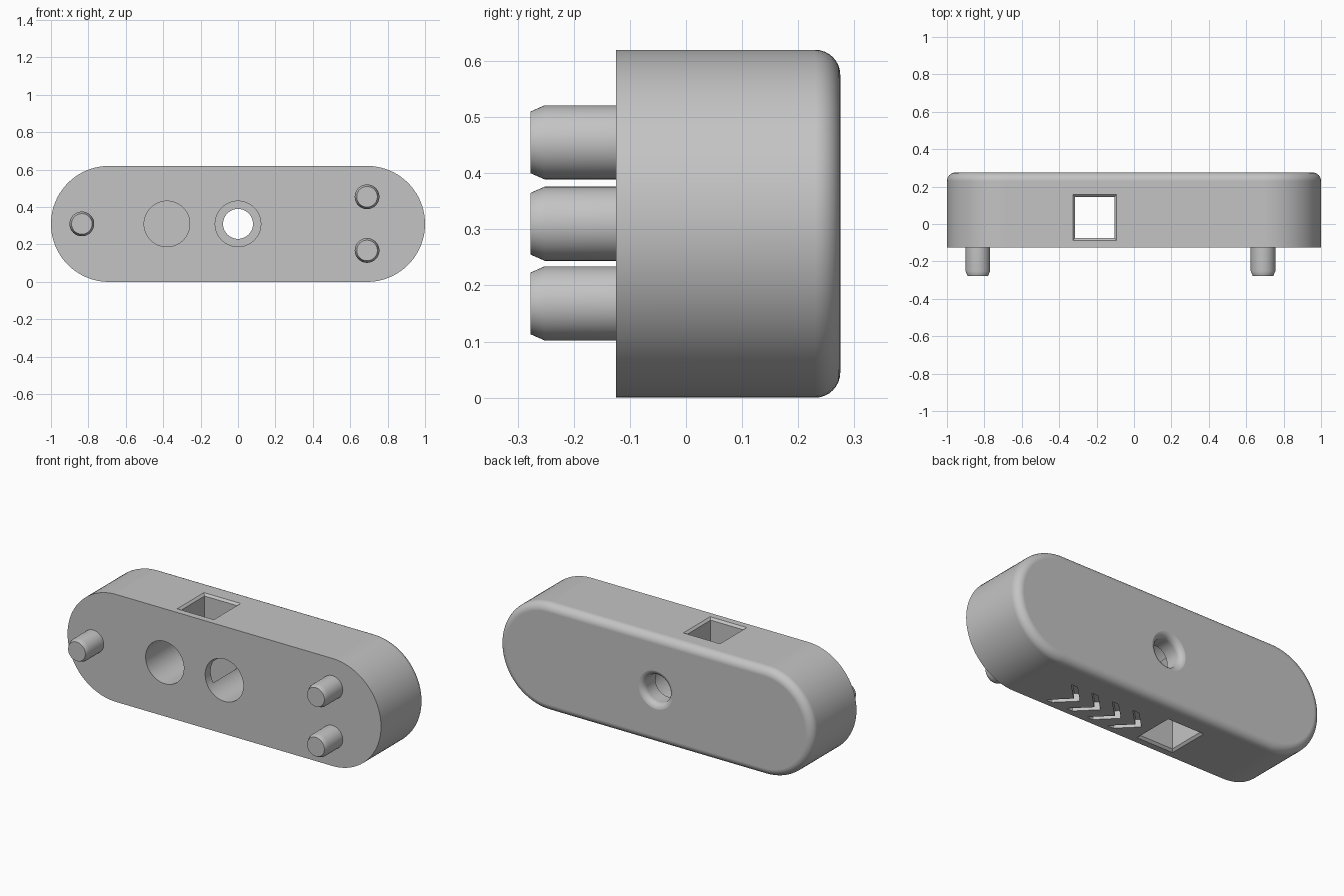
import bpy, bmesh
from math import sin, cos, pi

cube = bpy.data.objects.get("Cube")
if cube:
    bpy.data.objects.remove(cube, do_unlink=True)

grey = bpy.data.materials.new("plain_grey")
grey.use_nodes = True
GREY = (0.55, 0.55, 0.55, 1)
grey.diffuse_color = GREY
grey.node_tree.nodes["Principled BSDF"].inputs["Base Color"].default_value = GREY

FRONT, BACK, MID_Z = -0.125, 0.275, 0.31


def loft(name, rings):
    """Closed solid through matching rings of points."""
    bm = bmesh.new()
    loops = [[bm.verts.new(p) for p in ring] for ring in rings]
    n = len(loops[0])
    for a, b in zip(loops, loops[1:]):
        for i in range(n):
            j = (i + 1) % n
            bm.faces.new((a[i], a[j], b[j], b[i]))
    bm.faces.new(loops[0][::-1])
    bm.faces.new(loops[-1])
    bmesh.ops.recalc_face_normals(bm, faces=bm.faces)
    mesh = bpy.data.meshes.new(name)
    bm.to_mesh(mesh)
    bm.free()
    mesh.materials.append(grey)
    obj = bpy.data.objects.new(name, mesh)
    bpy.context.collection.objects.link(obj)
    return obj


def turned(name, x, z, profile, n=64):
    """Round solid along y from (radius, y) pairs."""
    return loft(name, [[(x + r * cos(2 * pi * i / n), y, z + r * sin(2 * pi * i / n))
                        for i in range(n)] for r, y in profile])


def stadium(y, inset, n=40):
    """Outline with two half-round ends."""
    r = MID_Z - inset
    pts = []
    for side in (1, -1):
        for i in range(n + 1):
            a = pi * i / n - pi / 2
            pts.append((side * (0.69 + r * cos(a)), y, MID_Z + side * r * sin(a)))
    return pts


def activate(obj):
    bpy.ops.object.select_all(action='DESELECT')
    obj.select_set(True)
    bpy.context.view_layer.objects.active = obj


def cut(target, cutter):
    cutter.hide_render = True
    mod = target.modifiers.new("cut", 'BOOLEAN')
    mod.object = cutter
    mod.operation = 'DIFFERENCE'
    mod.solver = 'EXACT'
    activate(target)
    bpy.ops.object.modifier_apply(modifier=mod.name)
    bpy.data.objects.remove(cutter, do_unlink=True)


def smooth(obj):
    activate(obj)
    bpy.ops.object.shade_smooth_by_angle(angle=pi / 6)
    mod = obj.modifiers.new("flat_face_normals", 'WEIGHTED_NORMAL')
    mod.keep_sharp = True


# Body with a rounded back edge
R = 0.045
steps = [i * pi / 16 for i in range(9)]
body = loft("body", [stadium(FRONT, 0)] +
            [stadium(BACK - R + R * sin(t), R - R * cos(t)) for t in steps])

# Square slot from top to bottom with small flared mouths
slot = [(-0.02, 0.032), (0.012, 0), (0.608, 0), (0.64, 0.032)]
cut(body, loft("slot_cutter", [
    [(-0.21 + sx * (0.105 + g), 0.035 + sy * (0.11 + g), z)
     for sx, sy in ((-1, -1), (1, -1), (1, 1), (-1, 1))] for z, g in slot]))

# Blind round hole in the front
cut(body, turned("blind_hole_cutter", -0.38, MID_Z, [(0.122, -0.2), (0.122, 0.16)]))

# Stepped centre hole, rounded over where it leaves the back
F = 0.035
cut(body, turned("centre_hole_cutter", 0, MID_Z,
                 [(0.122, -0.2), (0.122, 0.165), (0.08, 0.165)] +
                 [(0.08 + F - F * cos(t), BACK - F + F * sin(t)) for t in steps[:-1]] +
                 [(0.08 + F, BACK + 0.002), (0.08 + F, 0.35)]))

# Row of arrow grooves in the underside
for i in range(4):
    x = 0.365 - 0.135 * i
    arrow = [(0, 0), (0.1, 0.1), (0.14, 0.1), (0.04, 0), (0.14, -0.1), (0.1, -0.1)]
    cut(body, loft("groove_cutter", [[(x + dx, y + 0.01, z) for dx, y in arrow]
                                     for z in (-0.05, 0.045)]))
smooth(body)

# Locating pegs with chamfered tips
pegs = {"right_peg": (-0.835, MID_Z), "upper_left_peg": (0.69, 0.455),
        "lower_left_peg": (0.69, 0.168)}
for name, (x, z) in pegs.items():
    smooth(turned(name, x, z, [(0.055, -0.277), (0.066, -0.252), (0.066, FRONT + 0.01)], 48))
